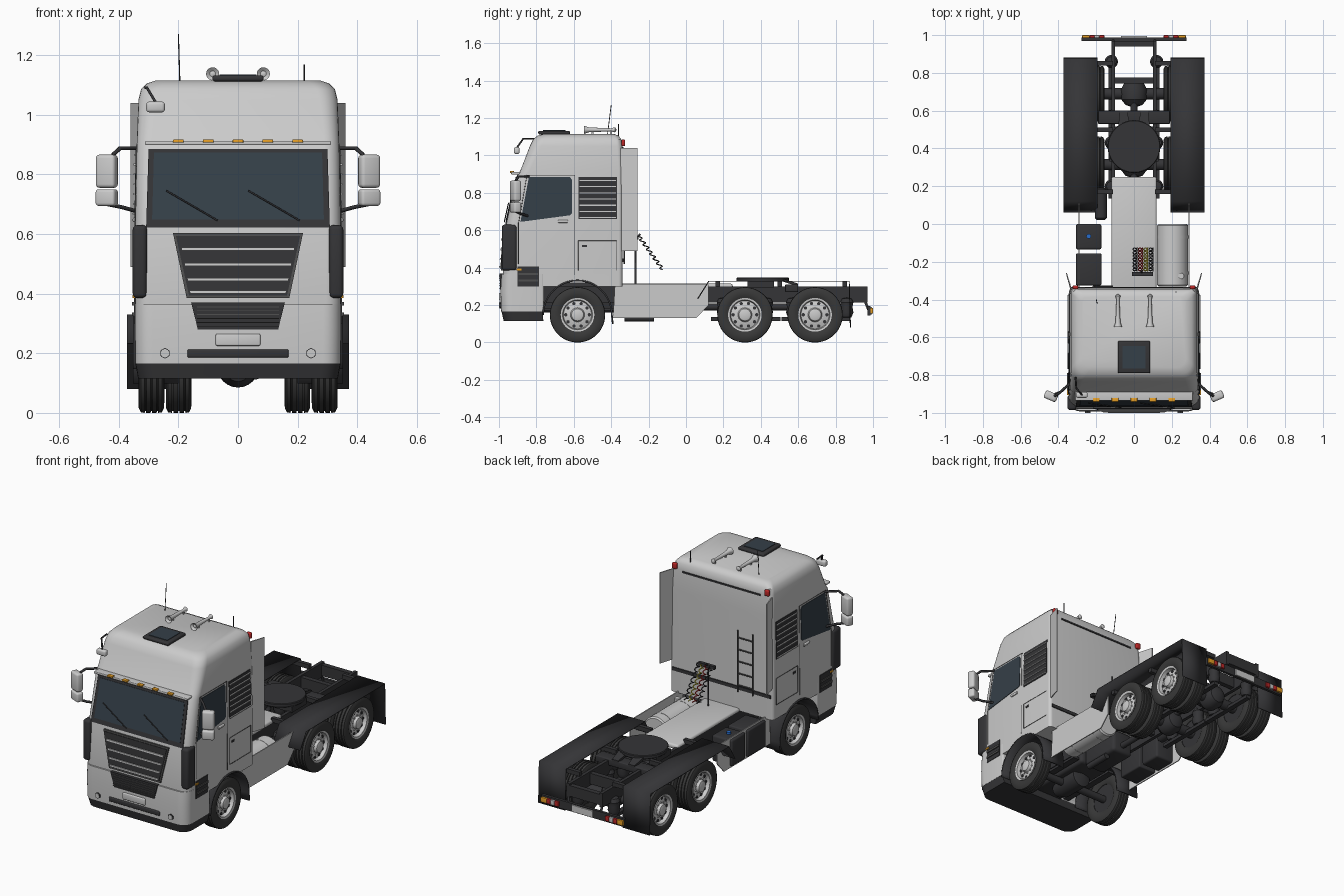
import bpy, bmesh
from math import sin, cos, pi, radians
from mathutils import Vector

if "Cube" in bpy.data.objects:
    bpy.data.objects.remove(bpy.data.objects["Cube"])

def mat(name, r, g, b):
    m = bpy.data.materials.new(name)
    m.diffuse_color = (r, g, b, 1)
    m.use_nodes = True
    m.node_tree.nodes["Principled BSDF"].inputs["Base Color"].default_value = m.diffuse_color
    return m
DARK, RUBBER = mat("dark", .035, .035, .038), mat("rubber", .04, .04, .04)
GLASS, RED = mat("glass", .035, .05, .065), mat("red", .5, .02, .02)
ORANGE, WHITE = mat("orange", .8, .35, .02), mat("white", .8, .8, .8)
BLUE, YELLOW, SEAM = mat("blue", .02, .15, .6), mat("yellow", .7, .6, .05), mat("seam", .08, .08, .08)

def make(name, bm, m=None):
    bmesh.ops.remove_doubles(bm, verts=bm.verts, dist=1e-5)
    bmesh.ops.recalc_face_normals(bm, faces=bm.faces)
    me = bpy.data.meshes.new(name)
    bm.to_mesh(me)
    bm.free()
    o = bpy.data.objects.new(name, me)
    bpy.context.collection.objects.link(o)
    if m: me.materials.append(m)
    return o

def box(name, x0, x1, y0, y1, z0, z1, m=None, bev=0, rot=0):
    bm = bmesh.new()
    bmesh.ops.create_cube(bm, size=1)
    bmesh.ops.scale(bm, verts=bm.verts, vec=(abs(x1-x0), abs(y1-y0), abs(z1-z0)))
    if bev: bmesh.ops.bevel(bm, geom=bm.edges[:], offset=bev, segments=3, profile=.5, affect='EDGES')
    o = make(name, bm, m)
    o.location = ((x0+x1)/2, (y0+y1)/2, (z0+z1)/2)
    o.rotation_euler.z = rot
    return o

def strips(name, rings, m=None, cap=False, closed=True):
    bm = bmesh.new()
    R = [[bm.verts.new(p) for p in r] for r in rings]
    n = len(R[0])
    for a, b in zip(R, R[1:]):
        for i in range(n if closed else n-1):
            bm.faces.new((a[i], a[(i+1) % n], b[(i+1) % n], b[i]))
    if cap:
        bm.faces.new(R[0]); bm.faces.new(R[-1])
    return make(name, bm, m)

def prism(name, pts, vec, m=None):
    return strips(name, [pts, [Vector(p)+Vector(vec) for p in pts]], m, cap=True)

def lathe(name, prof, at, axis='X', m=None, seg=40):
    k = 'XYZ'.index(axis)
    rings = []
    for a, r in prof:
        ring = []
        for i in range(seg):
            v = [0, 0, 0]
            v[k], v[k-2], v[k-1] = a, r*cos(2*pi*i/seg), r*sin(2*pi*i/seg)
            ring.append(Vector(v)+Vector(at))
        rings.append(ring)
    return strips(name, rings, m)

def cyl(name, a, b, r, at, axis='X', m=None, seg=32, bev=0):
    return lathe(name, [(a, 0), (a, r-bev), (a+bev, r), (b-bev, r), (b, r-bev), (b, 0)], at, axis, m, seg)

def rod(name, pts, r, m=SEAM, cyclic=False):
    c = bpy.data.curves.new(name, 'CURVE')
    c.dimensions, c.bevel_depth, c.bevel_resolution, c.use_fill_caps = '3D', r, 1, True
    s = c.splines.new('POLY')
    s.points.add(len(pts)-1)
    for p, q in zip(s.points, pts): p.co = (*q, 1)
    s.use_cyclic_u = cyclic
    o = bpy.data.objects.new(name, c)
    bpy.context.collection.objects.link(o)
    c.materials.append(m)

def sheet(name, yz, x0, x1, m, t=.006):
    o = strips(name, [[(x, y, z) for y, z in yz] for x in (x0, x1)], m, closed=False)
    o.modifiers.new("thick", 'SOLIDIFY').thickness = t

def loft(name, secs, m=None):
    def ring(z, hw, yf, yb, rf, rb):
        out = []
        for sx, y, r, a0 in ((1, yb, rb, 0), (-1, yb, rb, 90), (-1, yf, rf, 180), (1, yf, rf, 270)):
            cy = y - r if y == yb else y + r
            out += [(sx*(hw-r)+r*cos(radians(a0+15*i)), cy+r*sin(radians(a0+15*i)), z) for i in range(7)]
        return out
    return strips(name, [ring(*s) for s in secs], m, cap=True)

def cut_arch(o):
    c = cyl("arch_cutter", -.5, .5, .185, (0, -.58, .148), seg=64)
    c.hide_render = True
    b = o.modifiers.new("arch", 'BOOLEAN')
    b.operation, b.object = 'DIFFERENCE', c
    me = bpy.data.meshes.new_from_object(o.evaluated_get(bpy.context.evaluated_depsgraph_get()))
    o.modifiers.clear()
    o.data = me
    bpy.data.objects.remove(c)

# cab shell: (z, half width, front y, back y, front radius, back radius)
CAB = [(.30, .345, -.975, -.34, .05, .02), (.40, .345, -.98, -.34, .05, .02), (.62, .345, -.965, -.34, .05, .02),
       (.89, .340, -.905, -.34, .05, .02), (.92, .339, -.885, -.34, .05, .02), (1.05, .334, -.835, -.34, .06, .03),
       (1.085, .325, -.818, -.345, .06, .03), (1.105, .306, -.795, -.36, .06, .03), (1.115, .275, -.76, -.385, .05, .03)]
def at_z(z, k):
    for a, b in zip(CAB, CAB[1:]):
        if z <= b[0]: return a[k]+(b[k]-a[k])*(z-a[0])/(b[0]-a[0])
    return CAB[-1][k]
def front(name, xz, off, m=None, t=.03):
    return prism(name, [(x, at_z(z, 2)-off, z) for x, z in xz], (0, t, 0), m)
def side(name, yz, off, s, m=None, t=.012):
    return prism(name, [(s*(at_z(z, 1)+off), y, z) for y, z in yz], (-s*t, 0, 0), m)
def trap(w1, z1, w0, z0): return [(-w0, z0), (w0, z0), (w1, z1), (-w1, z1)]
def rect(a, b, c, d): return [(a, c), (b, c), (b, d), (a, d)]
cut_arch(loft("cab", CAB))

# bumper
cut_arch(loft("bumper", [(.165, .345, -.988, -.76, .06, .01), (.28, .346, -.992, -.76, .06, .01), (.365, .346, -.987, -.76, .06, .01)]))
cut_arch(loft("bumper_skirt", [(.115, .335, -.975, -.76, .06, .01), (.165, .344, -.986, -.76, .06, .01)], DARK))
box("bumper_slot", -.17, .17, -.996, -.97, .185, .213, DARK, .006)
box("number_plate", -.075, .075, -1, -.98, .225, .265, WHITE, .005)
front("lower_grille", trap(.157, .37, .135, .28), .019, DARK)
for i in range(6):
    box("lower_grille_slat", -.138, .138, -1, -.99, .289+i*.013, .292+i*.013, SEAM)

# main grille, windscreen, visor
front("grille_frame", trap(.218, .603, .172, .385), .010, SEAM)
front("grille_mesh", trap(.208, .593, .164, .393), .013, DARK)
for z in (.545, .492, .443, .40):
    w = .158+(z-.385)*.19
    front("grille_bar", trap(w+.002, z+.010, w, z), .019)
front("windscreen_frame", trap(.300, .885, .308, .622), .004, DARK)
front("windscreen", trap(.282, .873, .288, .648), .006, GLASS)
for x in (-.24, .035):
    rod("wiper", [(x, at_z(.745, 2)-.012, .745), (x+.172, at_z(.645, 2)-.012, .645)], .003, DARK)
box("visor", -.312, .312, -.935, -.87, .898, .912, None, .004)
for i in range(5):
    box("marker_lamp", -.218+i*.1, -.182+i*.1, -.942, -.92, .906, .917, ORANGE, .003)

for s in (1, -1):
    cyl("fog_lamp", -.997, -.97, .018, (s*.245, 0, .2), 'Y', DARK, 6)
    cyl("fog_lamp_lens", -1, -.97, .014, (s*.245, 0, .2), 'Y', WHITE, 20)
    box("corner_deflector", s*.305, s*.353, -.985, -.905, .385, .63, DARK, .015)
    # side glazing, doors, vents
    side("side_window", [(-.885, .645), (-.62, .68), (-.61, .69), (-.61, .87), (-.62, .885), (-.84, .885)], .003, s, GLASS)
    rod("door_seam", [(s*(at_z(z, 1)+.001), y, z) for y, z in
        [(-.895, .42), (-.895, .64), (-.85, .895), (-.595, .895), (-.595, .36)]], .002)
    box("door_handle", s*.34, s*.353, -.685, -.63, .64, .655, None, .004)
    side("side_vent", rect(-.575, -.37, .66, .885), .003, s, DARK)
    for i in range(7):
        side("vent_slat", rect(-.57, -.375, .665+i*.033, .671+i*.033), .009, s)
    rod("locker_seam", [(s*.346, y, z) for y, z in rect(-.575, -.37, .385, .545)], .0018, SEAM, True)
    box("locker_latch", s*.34, s*.349, -.555, -.53, .51, .522, DARK)
    side("step_panel", rect(-.9, -.785, .30, .405), .004, s, DARK)
    for z in (.325, .36):
        side("step_tread", rect(-.895, -.79, z, z+.012), .01, s, SEAM)
    box("indicator", s*.34, s*.354, -.905, -.88, .385, .395, ORANGE)
    # front wheel arch
    arc = [(-.58+.188*cos(pi*i/24), .148+.188*sin(pi*i/24)) for i in range(25)]
    sheet("wheel_arch", [(arc[0][0]+.005, .10)]+arc, s*.2, s*.352, DARK, .009)
    # mirrors
    box("mirror", s*.405, s*.475, -.933, -.89, .755, .866, None, .012, s*.4)
    box("mirror_small", s*.405, s*.475, -.933, -.89, .694, .75, None, .01, s*.4)
    rod("mirror_arm", [(s*.335, -.84, .888), (s*.395, -.895, .888), (s*.42, -.91, .865)], .007, DARK)
    rod("mirror_arm_lower", [(s*.335, -.84, .675), (s*.39, -.89, .69), (s*.44, -.91, .70)], .007, DARK)
    # rear air deflector
    prism("air_deflector", [(s*.336, -.35, .49), (s*.361, -.26, .49), (s*.361, -.26, 1.04), (s*.333, -.35, 1.04)], (-s*.006, 0, 0))
    box("rear_cab_lamp", s*.295, s*.325, -.345, -.325, 1.05, 1.085, RED, .006)
    # horns
    lathe("horn", [(-.54, 0), (-.535, .01), (-.545, .022), (-.52, .013), (-.4, .008), (-.38, .014), (-.37, 0)], (s*.085, 0, 1.137), 'Y', None, 20)
    for y in (-.5, -.4): box("horn_foot", s*.081, s*.089, y-.005, y+.005, 1.11, 1.135)

# roof and rear cab fittings
box("roof_hatch", -.086, .086, -.79, -.62, 1.112, 1.132, DARK, .008)
box("roof_hatch_glass", -.062, .062, -.765, -.645, 1.13, 1.135, GLASS)
rod("long_antenna", [(-.195, -.42, 1.11), (-.20, -.4, 1.27)], .002, DARK)
rod("short_antenna", [(.222, -.36, 1.09), (.222, -.36, 1.168)], .003, DARK)
rod("kerb_mirror_arm", [(-.31, -.81, 1.09), (-.305, -.87, 1.09), (-.275, -.905, 1.04)], .005, DARK)
box("kerb_mirror", -.308, -.245, -.92, -.89, 1.008, 1.044, None, .01)
box("rear_trim_top", -.26, .26, -.342, -.335, 1.035, 1.045, DARK)
box("rear_trim_low", -.33, .33, -.342, -.334, .43, .45, DARK)
for x in (-.215, -.115):
    rod("ladder_rail", [(x, -.33, .42), (x, -.33, .79)], .005)
for i in range(5):
    rod("ladder_rung", [(-.215, -.33, .46+i*.072), (-.115, -.33, .46+i*.072)], .004)
rod("hose_stand", [(.04, -.27, .31), (.04, -.27, .55), (.04, -.245, .58)], .006, DARK)
box("hose_bracket", -.01, .1, -.275, -.255, .55, .57, DARK)
for i, m in enumerate((DARK, RED, YELLOW, DARK)):
    rod("coil_hose", [(.006+i*.028+.011*cos(t*pi/5), -.25+.125*t/70+.011*sin(t*pi/5), .565-.175*t/70)
                      for t in range(71)], .0032, m)

# wheels
def wheel(name, x, y, s, rim=True):
    prof = [(-.033, .086), (-.043, .105), (-.042, .132), (-.035, .146)]
    for g in (-.02, 0, .02):
        prof += [(g-.003, .148), (g-.002, .142), (g+.002, .142), (g+.003, .148)]
    prof += [(.035, .146), (.042, .132), (.043, .105), (.033, .086), (-.033, .086)]
    at = (x, y, .148)
    lathe(name+"_tyre", prof, at, 'X', RUBBER, 48)
    p = [(.038, .084), (.039, .09), (.035, .09), (.034, .080), (.012, .075), (.02, .05), (.022, .038), (.038, .032), (.042, .02), (.042, 0)]
    if not rim: p = [(.02, .09), (.02, 0), (-.02, 0), (-.02, .09)]
    lathe(name+"_rim", [(s*a, r) for a, r in p], at, 'X', None if rim else DARK, 40)
    cyl(name+"_back", -.03, -.02, .09, at, 'X', DARK) if s > 0 else cyl(name+"_back", .02, .03, .09, at, 'X', DARK)
    for i in range(10 if rim else 0):
        c, d = cos(i*pi/5), sin(i*pi/5)
        cyl(name+"_hole", -.019, .019, .009, (x, y+.063*c, .148+.063*d), 'X', DARK, 10)
        cyl(name+"_nut", -.027, .027, .004, (x, y+.043*d, .148+.043*c), 'X', None, 6)
for s in (1, -1):
    wheel("front_wheel", s*.29, -.58, s)
    for y in (.315, .69):
        wheel("rear_outer_wheel", s*.291, y, s)
        wheel("rear_inner_wheel", s*.199, y, s, False)

# axles and suspension
cyl("front_axle", -.27, .27, .022, (0, -.58, .14), 'X', DARK)
lathe("engine_sump", [(-.08, 0), (-.06, .04), (0, .06), (.15, .06), (.17, 0)], (0, -.62, .145), 'Y', DARK, 24)
box("engine", -.1, .1, -.85, -.35, .16, .32, DARK, .02)
box("gearbox", -.07, .07, -.36, -.1, .14, .28, DARK, .02)
cyl("prop_shaft", -.1, .69, .018, (0, 0, .19), 'Y', DARK, 16)
for y in (.315, .69):
    cyl("rear_axle", -.26, .26, .03, (0, y, .148), 'X', DARK)
    lathe("differential", [(-.075, 0), (-.06, .045), (-.03, .068), (.02, .07), (.06, .05), (.085, 0)], (0, y, .155), 'Y', DARK, 24)
for s in (1, -1):
    for y in (.2, .43, .57, .86):
        lathe("air_spring", [(.13, 0), (.135, .025), (.16, .035), (.19, .03), (.215, .035), (.235, .025), (.24, 0)], (s*.12, y, 0), 'Z', DARK, 20)
    for y in (.315, .69): box("spring_beam", s*.105, s*.135, y-.18, y+.19, .115, .135, DARK)
    box("leaf_spring", s*.11, s*.15, -.8, -.36, .17, .185, DARK)
    # frame rails, rear mudguards, side skirts
    box("frame_rail", s*.10, s*.12, -.9, .97, .215, .30, DARK)
    sheet("mudguard", [(.06, .235), (.12, .33), (.875, .33), (.882, .08)], s*.192, s*.373, DARK)
    for y in (.17, .5, .85): box("mudguard_bracket", s*.11, s*.3, y-.012, y+.012, .30, .326, DARK)
    prism("side_skirt", [(s*.288, -.39, .13), (s*.288, .055, .13), (s*.288, .12, .20), (s*.288, .12, .31), (s*.288, -.38, .31)], (s*.006, 0, 0))
    # tail lamps
    for x, w, m in ((.255, .02, ORANGE), (.222, .013, RED), (.196, .013, WHITE), (.17, .013, RED)):
        box("tail_lamp", s*(x-w), s*(x+w), .985, 1, .155, .185, m, .003)
    rod("lamp_bar_hanger", [(s*.11, .95, .24), (s*.11, .978, .17)], .008, DARK)
for y in (.05, .5, .76, .955):
    box("crossmember", -.1, .1, y-.015, y+.015, .225, .29, DARK)
box("lamp_bar", -.278, .278, .97, .987, .145, .195, DARK)
box("rear_plate", -.07, .07, .985, .995, .15, .19, WHITE)
box("chassis_cover", -.12, .12, -.36, .25, .285, .315, None, .012)

# fifth wheel
box("fifth_wheel_base", -.19, .19, .53, .60, .27, .31, DARK, .005)
box("fifth_wheel_mount", -.13, .13, .33, .47, .295, .33, DARK)
cyl("fifth_wheel", .325, .348, .14, (0, .41, 0), 'Z', DARK, 40, .004)
for s in (1, -1):
    prism("coupling_ramp", [(s*.02, .5, .346), (s*.085, .5, .346), (s*.075, .60, .315), (s*.035, .60, .315)], (0, 0, -.015), DARK)

# tanks and boxes between axles
cyl("fuel_tank", -.33, 0, .082, (.204, 0, .222), 'Y', None, 36, .008)
cyl("fuel_cap", .27, .305, .016, (.25, -.275, 0), 'Z', None, 20)
for y in (-.26, -.07): cyl("tank_strap", y-.008, y+.008, .0835, (.204, 0, .222), 'Y', None, 36)
box("battery_box", -.308, -.172, -.325, -.155, .14, .30, DARK, .008)
box("additive_tank", -.308, -.172, -.135, 0, .14, .30, DARK, .012)
cyl("additive_cap", .29, .312, .013, (-.24, -.065, 0), 'Z', BLUE, 16)
cyl("air_tank", .02, .19, .032, (-.175, 0, .25), 'Y', DARK, 20, .012)
cyl("exhaust_pipe", -.33, -.17, .018, (.06, 0, .13), 'Y', DARK, 16)

# smooth shading with crisp edges
bpy.ops.object.select_all(action='DESELECT')
for o in bpy.data.objects:
    if o.type == 'MESH':
        o.select_set(True)
        bpy.context.view_layer.objects.active = o
bpy.ops.object.shade_smooth_by_angle(angle=radians(32))
